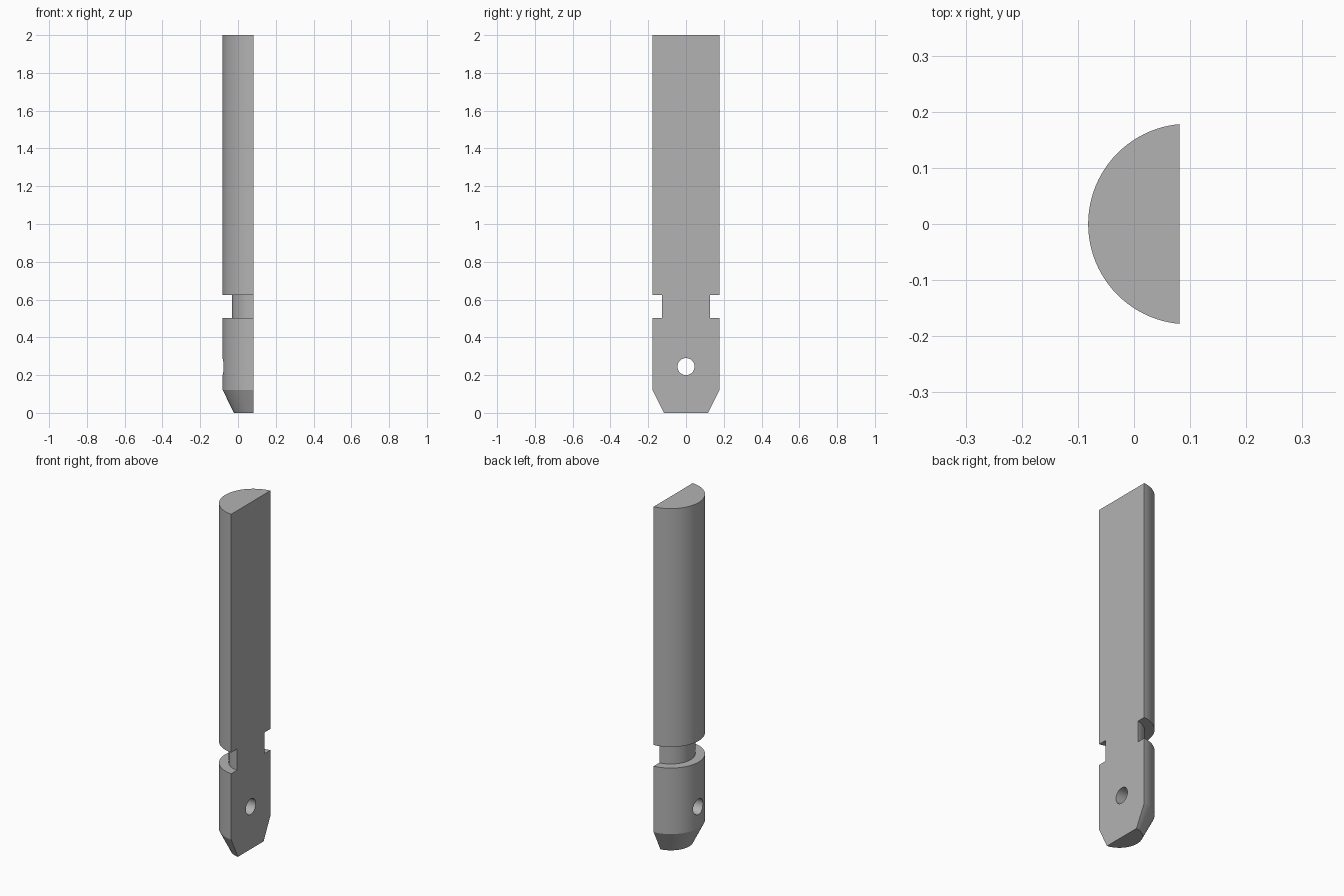
import bpy, bmesh, math
from mathutils import Vector, Matrix

if "Cube" in bpy.data.objects:
    bpy.data.objects.remove(bpy.data.objects["Cube"])

AXIS_X, FLAT_X = 0.097, 0.0815      # lathe axis and flat face position
HOLE_Z, HOLE_R = 0.245, 0.045

steel = bpy.data.materials.new("plain grey")
steel.use_nodes = True
grey = (0.45, 0.45, 0.45, 1)
steel.diffuse_color = grey
steel.node_tree.nodes["Principled BSDF"].inputs["Base Color"].default_value = grey


def make_object(name, bm):
    mesh = bpy.data.meshes.new(name)
    bmesh.ops.recalc_face_normals(bm, faces=bm.faces)
    bm.to_mesh(mesh)
    bm.free()
    mesh.materials.append(steel)
    obj = bpy.data.objects.new(name, mesh)
    bpy.context.collection.objects.link(obj)
    return obj


# Turned pin: tapered tip, groove and long shank (radius, height)
profile = [(0, 0), (0.118, 0), (0.1787, 0.122), (0.1787, 0.503), (0.128, 0.503),
           (0.128, 0.625), (0.1787, 0.625), (0.1787, 2), (0, 2)]
bm = bmesh.new()
verts = [bm.verts.new((AXIS_X - r, 0, z)) for r, z in profile]
edges = [bm.edges.new(pair) for pair in zip(verts, verts[1:])]
bmesh.ops.spin(bm, geom=verts + edges, cent=(AXIS_X, 0, 0), axis=(0, 0, 1),
               angle=math.tau, steps=96)
bmesh.ops.remove_doubles(bm, verts=bm.verts, dist=1e-5)

# Flat side: slice the pin lengthwise and close the cut
cut = bmesh.ops.bisect_plane(bm, geom=bm.verts[:] + bm.edges[:] + bm.faces[:],
                             plane_co=(FLAT_X, 0, 0), plane_no=(1, 0, 0), clear_outer=True)
rim = [e for e in cut["geom_cut"] if isinstance(e, bmesh.types.BMEdge)]
bmesh.ops.contextual_create(bm, geom=rim)
bmesh.ops.dissolve_limit(bm, angle_limit=0.001, verts=bm.verts, edges=bm.edges)
pin = make_object("half_round_pin", bm)

# Cross hole through the lower end
bm = bmesh.new()
bmesh.ops.create_cone(bm, cap_ends=True, segments=48, radius1=HOLE_R, radius2=HOLE_R, depth=1,
                      matrix=Matrix.Translation(Vector((0, 0, HOLE_Z)))
                      @ Matrix.Rotation(math.pi / 2, 4, 'Y'))
cutter = make_object("hole_cutter", bm)
cutter.hide_render = True
cutter.hide_set(True)

hole = pin.modifiers.new("cross_hole", 'BOOLEAN')
hole.operation = 'DIFFERENCE'
hole.solver = 'EXACT'
hole.object = cutter
bpy.context.view_layer.objects.active = pin
pin.select_set(True)
bpy.ops.object.modifier_apply(modifier=hole.name)
bpy.data.objects.remove(cutter)
bpy.ops.object.shade_smooth_by_angle(angle=math.radians(25))
